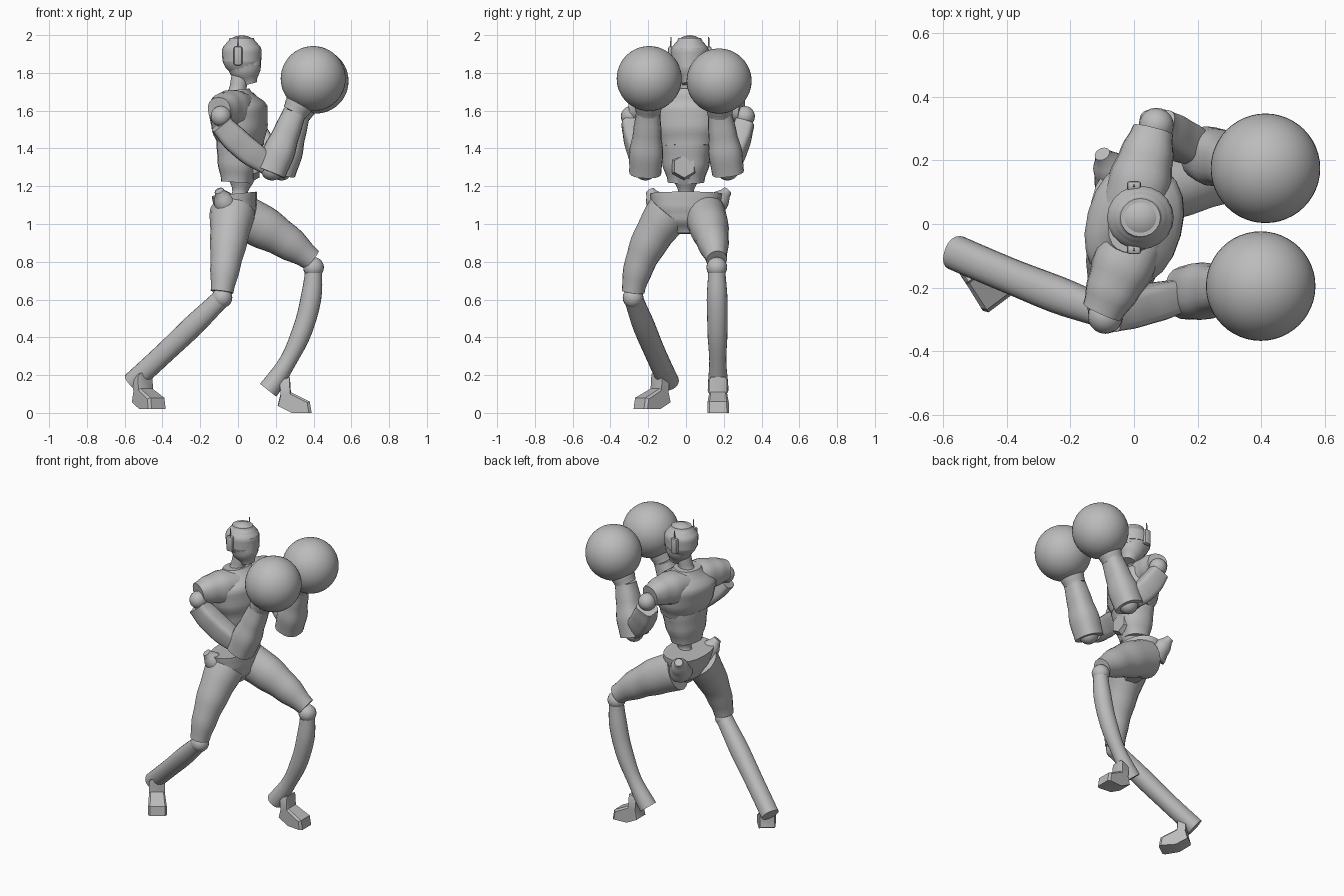
import bpy, bmesh, math
from mathutils import Matrix, Vector

default_cube = bpy.data.objects.get("Cube")
if default_cube:
    bpy.data.objects.remove(default_cube, do_unlink=True)

FORWARD, LEFT, UP = Vector((1, 0, 0)), Vector((0, 1, 0)), Vector((0, 0, 1))

grey = bpy.data.materials.new("plain grey")
grey.use_nodes = True
grey.diffuse_color = (.5, .5, .5, 1)
shader = grey.node_tree.nodes["Principled BSDF"]
shader.inputs["Base Color"].default_value = grey.diffuse_color


def finish(name, bm, angle=40):
    """Turn the mesh into a grey object, smooth except at sharp edges."""
    bmesh.ops.recalc_face_normals(bm, faces=bm.faces)
    mesh = bpy.data.meshes.new(name)
    bm.to_mesh(mesh)
    bm.free()
    mesh.materials.append(grey)
    part = bpy.data.objects.new(name, mesh)
    bpy.context.collection.objects.link(part)
    bpy.ops.object.select_all(action='DESELECT')
    part.select_set(True)
    bpy.context.view_layer.objects.active = part
    bpy.ops.object.shade_smooth_by_angle(angle=math.radians(angle))


def skin(name, rings, angle=40):
    """Bridge matching rings of points and cap both ends."""
    bm = bmesh.new()
    loops = [[bm.verts.new(point) for point in ring] for ring in rings]
    for lower, upper in zip(loops, loops[1:]):
        for i in range(len(lower)):
            bm.faces.new((lower[i - 1], lower[i], upper[i], upper[i - 1]))
    bm.faces.new(loops[0])
    bm.faces.new(loops[-1])
    finish(name, bm, angle)


def rounded(value, power):
    return math.copysign(abs(value) ** power, value)


def limb(name, start, end, radii, bend=(0, 0, 0), flat=1, across=LEFT, sides=20, power=1):
    """Bowed tube whose radius eases through evenly spaced values.

    flat scales the thickness at right angles to the across direction,
    and a power below one makes the section boxier.
    """
    start, end, bend = Vector(start), Vector(end), Vector(bend)
    spans = len(radii) - 1
    steps = spans * 4
    rings = []
    for step in range(steps + 1):
        t = step / steps
        centre = start.lerp(end, t) + bend * 4 * t * (1 - t)
        along = (end - start + bend * 4 * (1 - 2 * t)).normalized()
        u = (across - along * across.dot(along)).normalized()
        v = along.cross(u) * flat
        span = min(step // 4, spans - 1)
        ease = step / 4 - span
        ease = ease * ease * (3 - 2 * ease)
        radius = radii[span] + (radii[span + 1] - radii[span]) * ease
        ring = []
        for i in range(sides):
            a = math.tau * i / sides
            ring.append(centre + radius * (u * rounded(math.cos(a), power)
                                           + v * rounded(math.sin(a), power)))
        rings.append(ring)
    skin(name, rings)


def ball(name, centre, radius, scale=(1, 1, 1), segments=20):
    bm = bmesh.new()
    place = Matrix.Translation(centre) @ Matrix.Diagonal((*scale, 1))
    bmesh.ops.create_uvsphere(bm, u_segments=segments, v_segments=segments // 2,
                              radius=radius, matrix=place)
    finish(name, bm)


def block(name, centre, size):
    bm = bmesh.new()
    place = Matrix.Translation(centre) @ Matrix.Diagonal((*size, 1))
    bmesh.ops.create_cube(bm, matrix=place)
    bmesh.ops.bevel(bm, geom=bm.edges[:], offset=min(size) / 3, segments=2,
                    profile=.5, affect='EDGES')
    finish(name, bm)


def foot(name, origin, forward):
    """Wedge-shaped side outline, widened toward the toe, with chamfered sides."""
    forward = Vector(forward).normalized()
    sideways = UP.cross(forward)
    outline = [(-.02, .17), (.035, .19), (.04, .11), (.14, .06), (.15, 0),
               (.05, 0), (-.03, .04), (-.015, .1)]
    rings = []
    for side, shrink in ((-1, .9), (-.8, 1), (.8, 1), (1, .9)):
        rings.append([Vector(origin) + forward * reach * shrink + UP * height * shrink
                      + sideways * side * (.045 + max(reach, 0) / 12)
                      for reach, height in outline])
    skin(name, rings, angle=30)


# Head
head = Vector((.02, .02, 1.89))
ball("skull", head, .11, scale=(.95, .9, 1))
limb("crown", head - UP * .03, head + UP * .095, (.098, .1, .06), flat=1.05)
limb("jaw", head + Vector((.04, 0, -.15)), head, (.04, .08, .098), flat=1.05)
brow = head + FORWARD * .03
limb("visor", brow - UP * .05, brow + UP * .04, (.072, .072), power=.8)
for label, side in (("left", LEFT), ("right", -LEFT)):
    ear = head + side * .1 - FORWARD * .02
    block(label + "_ear_pod", ear, (.045, .03, .1))
    limb(label + "_antenna", ear, ear + UP * .1, (.006, .003), sides=6)
limb("neck", (-.01, 0, 1.66), (.01, .01, 1.78), (.06, .045, .045))

# Torso, with the shoulder line turned so the left shoulder leads
right_shoulder = Vector((-.09, -.29, 1.57))
left_shoulder = Vector((.07, .31, 1.57))
shoulder_line = (left_shoulder - right_shoulder).normalized()
limb("chest", (.02, 0, 1.41), (-.01, 0, 1.71), (.15, .19, .2, .09),
     flat=.75, across=shoulder_line, power=.9)
limb("abdomen", (-.005, 0, 1.22), (.01, 0, 1.43), (.095, .125, .14),
     flat=.85, across=shoulder_line, power=.8)
limb("belly_plate", (.08, -.01, 1.305), (.115, -.01, 1.305), (.075, .06),
     across=UP, sides=6)
limb("waist", (0, 0, 1.08), (.02, 0, 1.25), (.09, .04, .07))

# Pelvis with raised knobs at the back of both hips
limb("pelvis", (0, 0, .95), (-.02, 0, 1.16), (.06, .15, .18, .19), flat=.63, power=.85)
for label, side, reach in (("left", LEFT, .22), ("right", -LEFT, .19)):
    root = Vector((-.05, 0, 1.07)) + side * .13
    tip = Vector((-.1, 0, 1.175)) + side * reach
    limb(label + "_hip_knob", root, tip, (.075, .055, .025), across=FORWARD)

# Left leg steps forward, right leg pushes from behind
left_knee, right_knee = Vector((.4, .163, .77)), Vector((-.085, -.28, .61))
limb("left_thigh", (-.01, .1, 1.05), left_knee + Vector((-.01, 0, .04)),
     (.11, .105, .085, .055), bend=(0, 0, .02), flat=1.1)
limb("right_thigh", (-.03, -.09, 1.06), right_knee + UP * .03, (.12, .1, .08, .06),
     bend=(0, -.035, 0))
limb("left_shin", left_knee, (.16, .17, .12), (.045, .055, .053, .045, .055),
     bend=(.06, 0, -.01))
limb("right_shin", right_knee, (-.56, -.09, .16), (.05, .058, .055, .055),
     bend=(0, -.005, -.005), power=.9)
ball("left_knee_joint", left_knee, .055)
ball("right_knee_joint", right_knee, .055)
foot("left_foot", (.24, .17, 0), FORWARD)
foot("right_foot", (-.51, -.13, .02), (.6, -.8, 0))

# Arms raised in a guard, with round gloves
arms = (
    ("right", right_shoulder, (.18, -.215, 1.29), (.3, -.2, 1.59), (.398, -.195, 1.77)),
    ("left", left_shoulder, (.23, .22, 1.29), (.32, .18, 1.58), (.413, .175, 1.757)),
)
for label, shoulder, elbow, wrist, glove in arms:
    elbow, wrist, glove = Vector(elbow), Vector(wrist), Vector(glove)
    # Sleeve ends just above the shoulder joint
    cuff_end = shoulder + Vector((-.01, 0, .035))
    cuff_end.y *= .95
    limb(label + "_sleeve", (0, cuff_end.y / 5, 1.6), cuff_end, (.1, .1, .085, .065),
         bend=(0, 0, .01), across=UP, power=.85)
    ball(label + "_shoulder_joint", shoulder, .055)
    limb(label + "_upper_arm", shoulder - UP * .04, elbow.lerp(shoulder, .12),
         (.052, .06, .06, .052), bend=(-.01, 0, -.01), flat=1.15, power=.5)
    ball(label + "_elbow_joint", elbow, .06)
    limb(label + "_forearm", elbow.lerp(wrist, -.06), wrist, (.085, .09, .075, .065),
         flat=.95, power=.8)
    limb(label + "_glove_cuff", wrist, wrist.lerp(glove, .5), (.066, .075, .11))
    ball(label + "_glove", glove, .172, segments=48)
